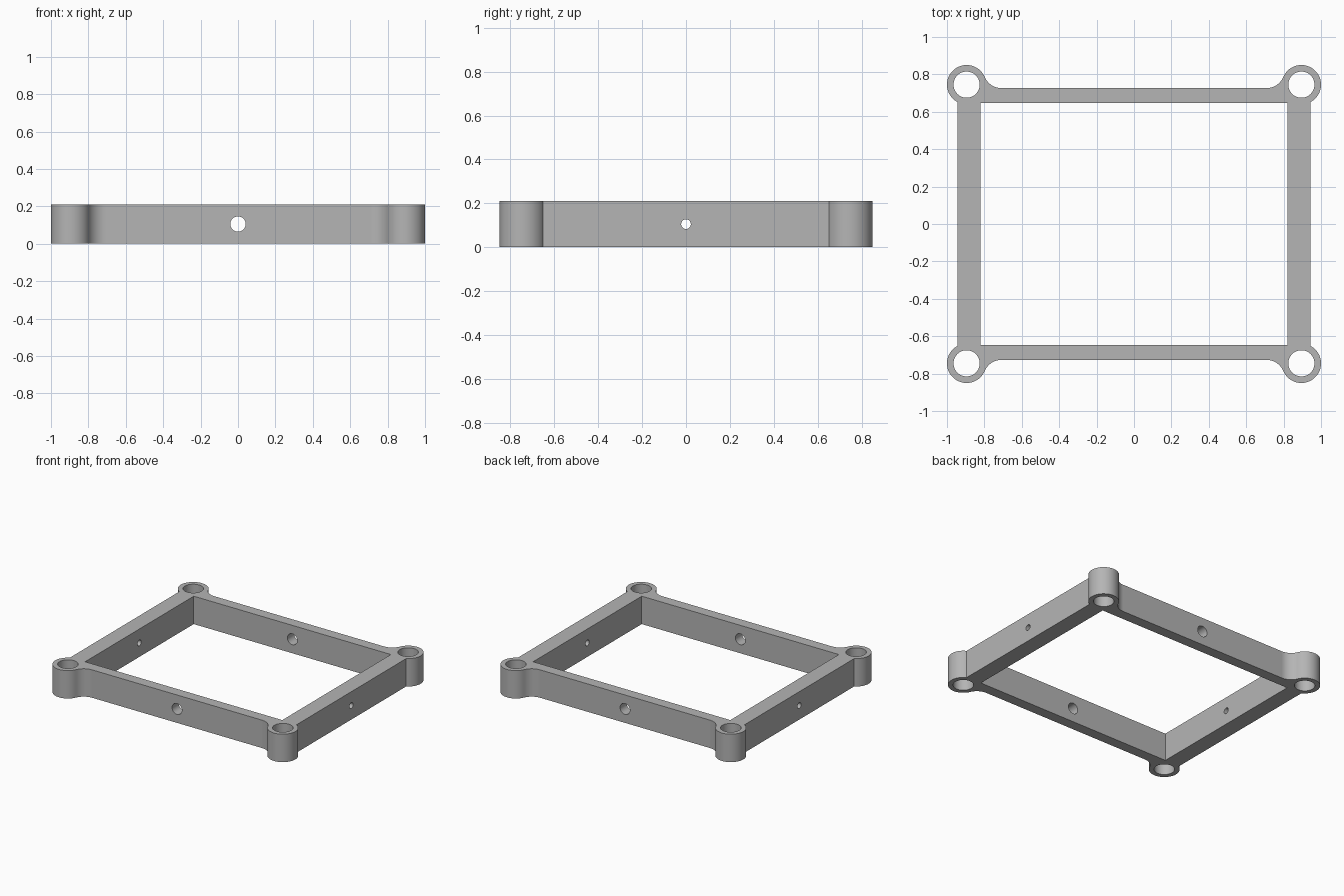
import bpy, bmesh
from math import sin, cos, pi, sqrt, acos, atan2
from mathutils import Matrix

if "Cube" in bpy.data.objects:
    bpy.data.objects.remove(bpy.data.objects["Cube"], do_unlink=True)

HEIGHT = 0.21
BOSS_X, BOSS_Y, BOSS_R, BORE_R = 0.895, 0.745, 0.105, 0.07
OUT_X, OUT_Y = 0.944, 0.726      # outer faces of the rails
IN_X, IN_Y = 0.821, 0.646        # inner faces of the rails
FILLET = 0.1

grey = bpy.data.materials.new("plain_grey")
grey.use_nodes = True
colour = (0.46, 0.46, 0.46, 1)
grey.diffuse_color = colour
grey.node_tree.nodes["Principled BSDF"].inputs["Base Color"].default_value = colour


def arc(cx, cy, r, start, end, steps):
    angles = [start + (end - start) * i / steps for i in range(steps + 1)]
    return [(cx + r * cos(a), cy + r * sin(a)) for a in angles]


def prism(name, outline, z0, z1):
    bm = bmesh.new()
    face = bm.faces.new([bm.verts.new((x, y, z0)) for x, y in outline])
    side = bmesh.ops.extrude_face_region(bm, geom=[face])["geom"]
    top = [v for v in side if isinstance(v, bmesh.types.BMVert)]
    bmesh.ops.translate(bm, verts=top, vec=(0, 0, z1 - z0))
    bmesh.ops.recalc_face_normals(bm, faces=bm.faces)
    mesh = bpy.data.meshes.new(name)
    bm.to_mesh(mesh)
    bm.free()
    mesh.materials.append(grey)
    obj = bpy.data.objects.new(name, mesh)
    bpy.context.collection.objects.link(obj)
    return obj


def cut(target, cutter):
    cutter.hide_render = True
    mod = target.modifiers.new("cut", "BOOLEAN")
    mod.operation, mod.solver, mod.object = "DIFFERENCE", "EXACT", cutter
    bpy.context.view_layer.objects.active = target
    bpy.ops.object.modifier_apply(modifier=mod.name)
    bpy.data.objects.remove(cutter, do_unlink=True)


# Quarter outline: round corner boss flowing into the long rail by a fillet
fillet_y = OUT_Y + FILLET
fillet_x = BOSS_X - sqrt((BOSS_R + FILLET) ** 2 - (fillet_y - BOSS_Y) ** 2)
join = atan2(fillet_y - BOSS_Y, fillet_x - BOSS_X)
quarter = arc(BOSS_X, BOSS_Y, BOSS_R, -acos((OUT_X - BOSS_X) / BOSS_R), join, 40)
quarter += arc(fillet_x, fillet_y, FILLET, join - pi, -pi / 2, 14)[1:]

# Mirror the quarter all round to close the outline
outline = []
for sx, sy in ((1, 1), (-1, 1), (-1, -1), (1, -1)):
    points = [(x * sx, y * sy) for x, y in quarter]
    outline += points if sx * sy > 0 else points[::-1]
frame = prism("corner_boss_frame", outline, 0, HEIGHT)

# Rectangular opening
opening = [(-IN_X, -IN_Y), (IN_X, -IN_Y), (IN_X, IN_Y), (-IN_X, IN_Y)]
cut(frame, prism("opening_cutter", opening, -0.1, HEIGHT + 0.1))

# Vertical bores through the corner bosses
for sx in (-1, 1):
    for sy in (-1, 1):
        circle = arc(sx * BOSS_X, sy * BOSS_Y, BORE_R, 0, 2 * pi, 48)[:-1]
        cut(frame, prism("bore_cutter", circle, -0.1, HEIGHT + 0.1))

# Cross holes through the middle of the rails
for axis, radius in (("X", 0.041), ("Y", 0.022)):
    drill = prism("drill_cutter", arc(0, 0, radius, 0, 2 * pi, 32)[:-1], -1.2, 1.2)
    drill.data.transform(Matrix.Translation((0, 0, HEIGHT / 2)) @ Matrix.Rotation(pi / 2, 4, axis))
    cut(frame, drill)

# Smooth curved walls while keeping flat faces flat
bpy.ops.object.select_all(action="DESELECT")
frame.select_set(True)
bpy.context.view_layer.objects.active = frame
bpy.ops.object.shade_smooth_by_angle(angle=pi / 6)
weighted = frame.modifiers.new("flat_face_normals", "WEIGHTED_NORMAL")
weighted.keep_sharp = True
